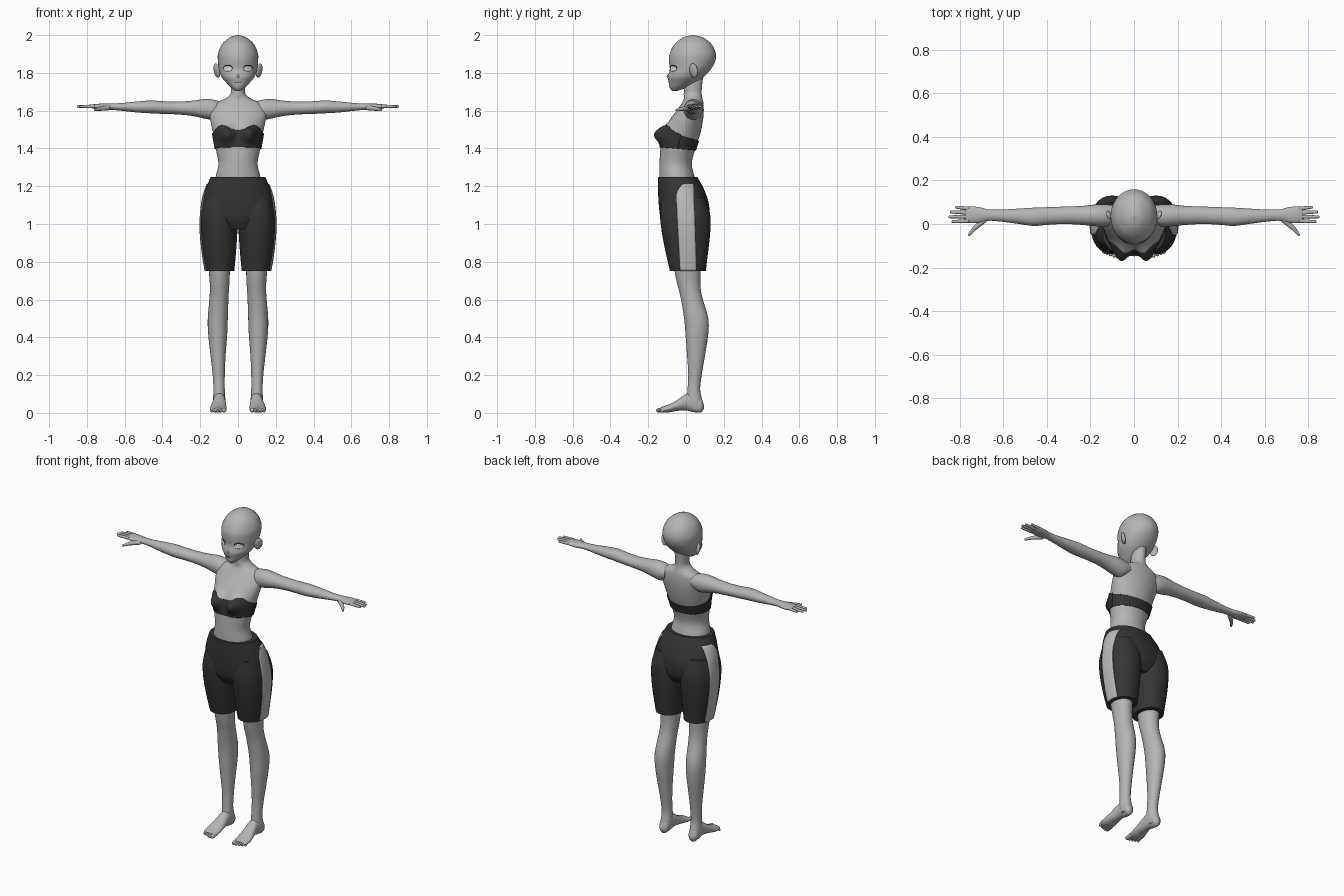
import bpy, bmesh, math
from math import cos, sin, pi, exp
from mathutils import Vector, Matrix

cube = bpy.data.objects.get("Cube")
if cube:
    bpy.data.objects.remove(cube)


def material(name, v):
    m = bpy.data.materials.new(name)
    m.use_nodes = True
    m.diffuse_color = (v, v, v, 1)
    m.node_tree.nodes["Principled BSDF"].inputs["Base Color"].default_value = (v, v, v, 1)
    return m


SKIN = material("grey skin", 0.46)
DARK = material("dark fabric", 0.035)
STRIPE = material("light stripe", 0.5)
WHITE = material("eye white", 0.85)


def finish(name, bm, mat, mirror=False, thick=0):
    bmesh.ops.recalc_face_normals(bm, faces=bm.faces)
    me = bpy.data.meshes.new(name)
    bm.to_mesh(me)
    bm.free()
    me.materials.append(mat)
    ob = bpy.data.objects.new(name, me)
    bpy.context.collection.objects.link(ob)
    bpy.ops.object.select_all(action="DESELECT")
    ob.select_set(True)
    bpy.context.view_layer.objects.active = ob
    bpy.ops.object.shade_smooth_by_angle(angle=math.radians(50))
    if thick:
        mod = ob.modifiers.new("thickness", "SOLIDIFY")
        mod.thickness = thick
        mod.offset = 0
    if mirror:
        ob.modifiers.new("mirror", "MIRROR").use_mirror_merge = False
    return ob


def surface(name, fn, nu, nv, mat, mirror=False, caps=False, thick=0):
    """Grid surface from fn(u, v); seams weld, caps close the ends."""
    bm = bmesh.new()
    g = [[bm.verts.new(fn(i / nu, j / nv)) for j in range(nv + 1)] for i in range(nu + 1)]
    for i in range(nu):
        for j in range(nv):
            bm.faces.new((g[i][j], g[i + 1][j], g[i + 1][j + 1], g[i][j + 1]))
    bmesh.ops.remove_doubles(bm, verts=bm.verts, dist=1e-5)
    if caps:
        bmesh.ops.holes_fill(bm, edges=[e for e in bm.edges if e.is_boundary], sides=0)
    return finish(name, bm, mat, mirror, thick)


def sample(keys, t):
    """Smooth interpolation of section limits (a0, a1, b0, b1)."""
    n = len(keys)
    i = max(k for k in range(n - 1) if k == 0 or keys[k][0] <= t)
    h = keys[i + 1][0] - keys[i][0]
    s = (t - keys[i][0]) / h

    def slope(j, c):
        a, b = keys[max(j - 1, 0)], keys[min(j + 1, n - 1)]
        return (b[c] - a[c]) / (b[0] - a[0])
    return [(2*s**3 - 3*s**2 + 1) * keys[i][c] + (3*s**2 - 2*s**3) * keys[i + 1][c]
            + h * ((s**3 - 2*s**2 + s) * slope(i, c) + (s**3 - s**2) * slope(i + 1, c))
            for c in range(1, 5)]


def ring(keys, t, ang, p=2.0, grow=0):
    a0, a1, b0, b1 = sample(keys, t)
    c, s = cos(ang), sin(ang)
    pw = lambda v: math.copysign(abs(v) ** (2 / p), v)
    return ((a0 + a1) / 2 + ((a1 - a0) / 2 + grow) * pw(c),
            (b0 + b1) / 2 + ((b1 - b0) / 2 + grow) * pw(s))


AXES = {"x": lambda a, b, t: (t, a, b), "y": lambda a, b, t: (a, t, b), "z": lambda a, b, t: (a, b, t)}


def loft(name, keys, mat, axis="z", p=2.0, mirror=False, shape=None, rows=48, sides=40):
    def fn(u, v):
        t = keys[0][0] + (keys[-1][0] - keys[0][0]) * (1 - cos(pi * u)) / 2
        a, b = ring(keys, t, 2 * pi * v, p)
        if shape:
            a, b = shape(a, b, t)
        return AXES[axis](a, b, t)
    return surface(name, fn, rows, sides, mat, mirror, True)


def digit(name, p, q, r0, r1):
    """Tapered rounded finger or toe."""
    bm = bmesh.new()
    for c, r in ((p, r0), (q, r1)):
        bmesh.ops.create_uvsphere(bm, u_segments=12, v_segments=8, radius=r, matrix=Matrix.Translation(c))
    res = bmesh.ops.convex_hull(bm, input=bm.verts)
    bmesh.ops.delete(bm, geom=[v for v in set(res["geom_interior"]) if isinstance(v, bmesh.types.BMVert)],
                     context="VERTS")
    return finish(name, bm, SKIN, True)


def sym(rows):
    return [(t, -w, w, f, b) for t, w, f, b in rows]


# Head
head = sym([(1.703, .01, -.072, -.05), (1.72, .034, -.086, -.0), (1.75, .064, -.092, .055),
            (1.78, .088, -.097, .095), (1.82, .101, -.086, .132), (1.86, .106, -.09, .154),
            (1.90, .106, -.087, .158), (1.95, .086, -.062, .137), (1.98, .055, -.028, .103),
            (1.993, .032, .0, .075), (2.0, .004, .033, .041)])
loft("head", head, SKIN)


def face_y(x, z):
    a0, a1, b0, b1 = sample(head, z)
    return (b0 + b1) / 2 - (b1 - b0) / 2 * math.sqrt(max(0, 1 - (x / a1) ** 2))


def on_face(x, z):
    return (x, face_y(x, z) - .002, z)


# Eyes, lashes, mouth and nose
def eye_point(r, ang):
    return on_face(.054 + .023 * r * cos(ang), 1.823 + .015 * r * sin(ang))


surface("eye", lambda u, v: eye_point(u, 2 * pi * v), 5, 24, WHITE, True, thick=.003)
surface("upper_lash", lambda u, v: eye_point(1 + .28 * u * sin(pi * v), pi * v), 2, 16, DARK, True, thick=.004)
surface("mouth", lambda u, v: on_face(.032 * (v - .5), 1.751 + .003 * (u - .5) * sin(pi * v)),
        2, 10, DARK, thick=.003)
digit("nose", (0, -.082, 1.805), (0, -.097, 1.781), .004, .006)

# Ears flare outward at the back
bm = bmesh.new()
bmesh.ops.create_uvsphere(bm, u_segments=20, v_segments=14, radius=1, matrix=(
    Matrix.Translation((.112, .04, 1.812)) @ Matrix.Rotation(-.6, 4, "Z") @ Matrix.Rotation(.2, 4, "Y")
    @ Matrix.Diagonal((.011, .025, .038, 1))))
finish("ear", bm, SKIN, True)

# Torso and neck
torso = sym([(1.19, .125, -.138, .06), (1.25, .118, -.141, .045), (1.32, .104, -.14, .031),
             (1.40, .118, -.135, .05), (1.48, .132, -.118, .076), (1.55, .146, -.086, .09),
             (1.60, .15, -.05, .094), (1.64, .125, -.022, .092), (1.66, .075, -.012, .088),
             (1.685, .042, -.012, .083), (1.72, .037, -.011, .084), (1.79, .037, -.005, .092)])


def bust(x, y, z):
    if y < -.02:
        y -= .054 * exp(-((abs(x) - .062) / .04) ** 2 - ((z - 1.477) / .045) ** 2)
    return x, y


loft("torso", torso, SKIN, shape=bust, rows=110, sides=72)


# Bandeau top, higher over the bust and narrow at the back
def bandeau(u, v):
    ang = 2 * pi * v
    front = (1 - sin(ang)) / 2
    low = 1.39 + .017 * front
    high = 1.44 + .055 * front
    if sin(ang) < 0:
        high += .032 * exp(-((abs(cos(ang)) * .13 - .078) / .04) ** 2)
    z = low + (high - low) * u
    x, y = bust(*ring(torso, z, ang, grow=.004), z)
    return x, y, z


surface("bandeau_top", bandeau, 20, 96, DARK, thick=.005)

# Shorts
hips = sym([(.97, .13, -.105, .09), (1.02, .19, -.132, .118), (1.10, .192, -.144, .122),
            (1.18, .174, -.148, .097), (1.25, .144, -.148, .06)])
short_leg = [(.75, .02, .172, -.085, .105), (.82, .013, .184, -.101, .113), (.90, .007, .194, -.118, .123),
             (.97, .003, .199, -.13, .129), (1.05, .003, .197, -.137, .128), (1.14, .012, .178, -.125, .1)]
loft("shorts_hips", hips, DARK, p=2.2)
loft("shorts_leg", short_leg, DARK, p=2.25, mirror=True)


def outer_x(y, z):
    best = 0
    for keys, p in ((hips, 2.2), (short_leg, 2.25)):
        if keys[0][0] <= z <= keys[-1][0]:
            a0, a1, b0, b1 = sample(keys, z)
            k = abs((2 * y - b0 - b1) / (b1 - b0))
            if k < 1:
                best = max(best, (a0 + a1) / 2 + (a1 - a0) / 2 * (1 - k ** p) ** (1 / p))
    return best


def side_stripe(u, v):
    z = .752 + .46 * u
    front = -.03 - .025 * u + .04 * max(0, (u - .85) / .15) ** 2
    back = .055 - .015 * u
    y = front + (back - front) * v
    return outer_x(y, z) + .002, y, z


surface("side_stripe", side_stripe, 40, 10, STRIPE, True, thick=.005)

# Legs
loft("leg", [(.02, .072, .128, .025, .085), (.06, .067, .133, .005, .087), (.12, .07, .13, .008, .075),
             (.2, .07, .134, .012, .083), (.3, .066, .145, .006, .1), (.42, .057, .158, -.003, .118),
             (.5, .054, .16, -.01, .118), (.62, .05, .15, -.03, .084), (.68, .046, .149, -.046, .076),
             (.76, .043, .155, -.062, .078), (.85, .045, .16, -.07, .085)], SKIN, mirror=True)

# Feet and toes
loft("foot", [(-.138, .074, .138, .006, .026), (-.125, .066, .146, .003, .033), (-.09, .061, .149, .003, .045),
              (-.05, .062, .142, .01, .066), (0, .066, .132, .013, .1), (.04, .068, .13, .004, .11),
              (.08, .074, .127, .003, .08), (.094, .09, .112, .02, .045)], SKIN, axis="y", mirror=True)
for i in range(5):
    x, r = .074 + .0165 * i, .0125 if i == 0 else .0095 - .0006 * i
    tip = -.147 + .006 * max(0, i - 1)
    digit("toe", (x, -.115, .017), (x, tip, r + .001), r, r * .9)

# Arms and palms
loft("arm", [(.09, .0, .085, 1.575, 1.648), (.13, -.012, .09, 1.553, 1.658), (.17, -.011, .09, 1.557, 1.662),
             (.24, -.004, .083, 1.572, 1.653), (.32, 0, .08, 1.58, 1.648), (.40, -.004, .077, 1.583, 1.65),
             (.46, -.009, .075, 1.586, 1.654), (.54, .002, .07, 1.591, 1.648), (.62, .012, .066, 1.6, 1.64),
             (.67, .015, .067, 1.604, 1.638), (.71, .006, .077, 1.604, 1.637), (.75, .004, .081, 1.608, 1.636),
             (.775, .009, .079, 1.613, 1.632)], SKIN, axis="x", mirror=True)

# Fingers and thumb
for i, tip in enumerate((.832, .847, .84, .815)):
    y = .014 + .019 * i
    digit("finger", (.765, y, 1.623), (tip, y + .003 * (i - 1), 1.622), .0095, .0065)
digit("thumb_base", (.69, .018, 1.615), (.735, -.022, 1.609), .014, .01)
digit("thumb_tip", (.735, -.022, 1.609), (.757, -.05, 1.603), .01, .006)
